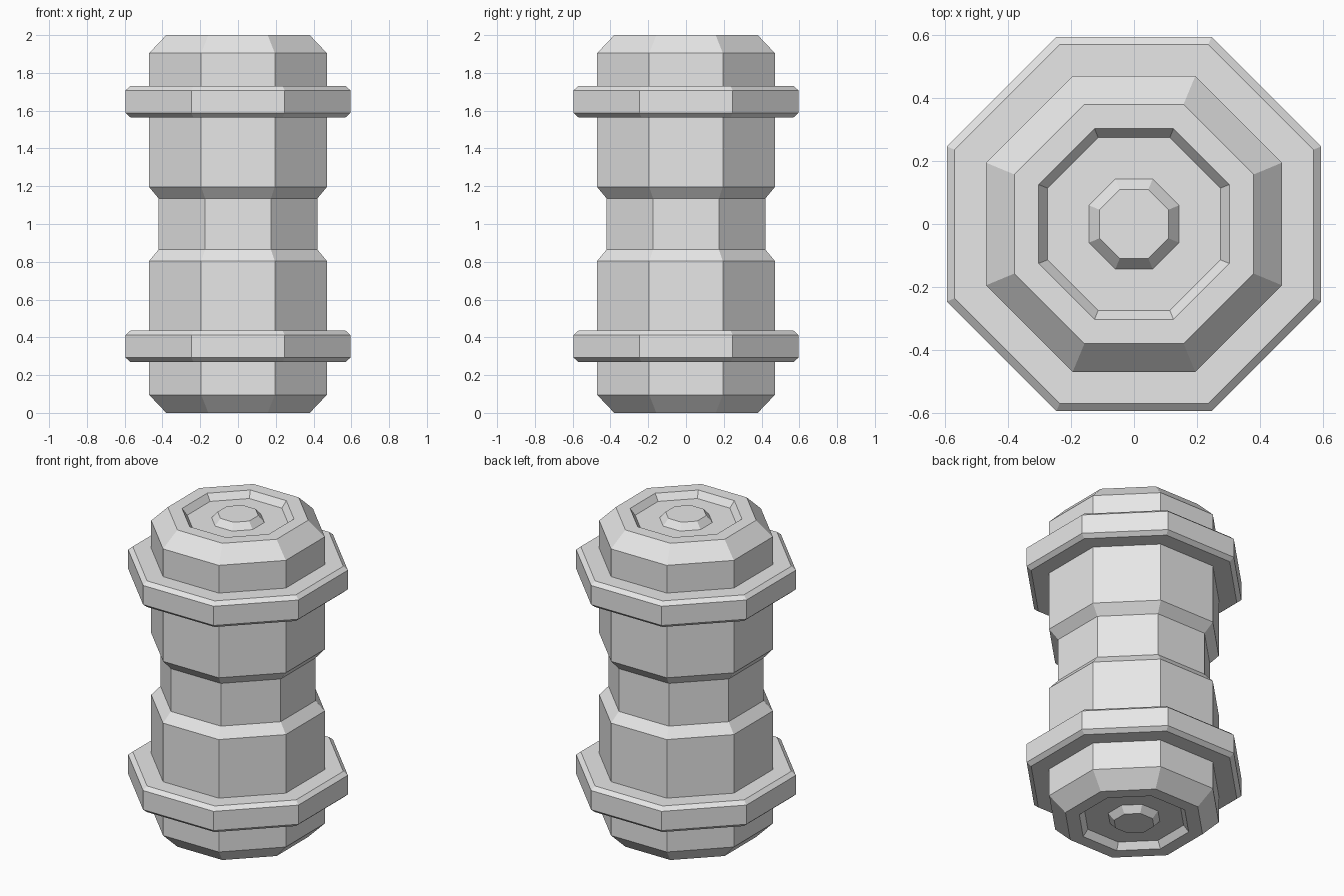
import bpy
import bmesh
from math import pi, cos, sin

SIDES = 8
HEIGHT = 2.0

cube = bpy.data.objects.get("Cube")
if cube:
    bpy.data.objects.remove(cube, do_unlink=True)

grey = bpy.data.materials.new("light grey")
grey.use_nodes = True
grey.diffuse_color = (0.8, 0.8, 0.8, 1)
grey.node_tree.nodes["Principled BSDF"].inputs["Base Color"].default_value = (0.8, 0.8, 0.8, 1)


def octagon_lathe(name, profile, closed=False):
    """Sweep (flat-to-centre distance, z) points around z with flat sides facing the axes."""
    bm = bmesh.new()
    loops = []
    for apothem, z in profile:
        r = apothem / cos(pi / SIDES)
        angles = [(i + 0.5) * 2 * pi / SIDES for i in range(SIDES)]
        loops.append([bm.verts.new((r * cos(a), r * sin(a), z)) for a in angles])
    pairs = list(zip(loops, loops[1:]))
    if closed:
        pairs.append((loops[-1], loops[0]))
    else:
        bm.faces.new(loops[0])
        bm.faces.new(loops[-1])
    for low, high in pairs:
        for i in range(SIDES):
            j = (i + 1) % SIDES
            bm.faces.new((low[i], low[j], high[j], high[i]))
    bmesh.ops.recalc_face_normals(bm, faces=bm.faces)
    mesh = bpy.data.meshes.new(name)
    bm.to_mesh(mesh)
    bm.free()
    mesh.materials.append(grey)
    obj = bpy.data.objects.new(name, mesh)
    bpy.context.collection.objects.link(obj)
    return obj


def flipped(profile):
    return [(r, HEIGHT - z) for r, z in reversed(profile)]


# Body: end boss, recessed groove, bevelled rim, barrel and narrow waist
lower_half = [
    (0.11, 0.0), (0.143, 0.04), (0.275, 0.04), (0.303, 0.0),
    (0.38, 0.0), (0.47, 0.095), (0.47, 0.805), (0.42, 0.865),
]
octagon_lathe("body", lower_half + flipped(lower_half))

# Bevelled collars around each end
collar = [
    (0.44, 0.27), (0.57, 0.27), (0.595, 0.292),
    (0.595, 0.413), (0.57, 0.435), (0.44, 0.435),
]
octagon_lathe("lower_collar", collar, closed=True)
octagon_lathe("upper_collar", flipped(collar), closed=True)
